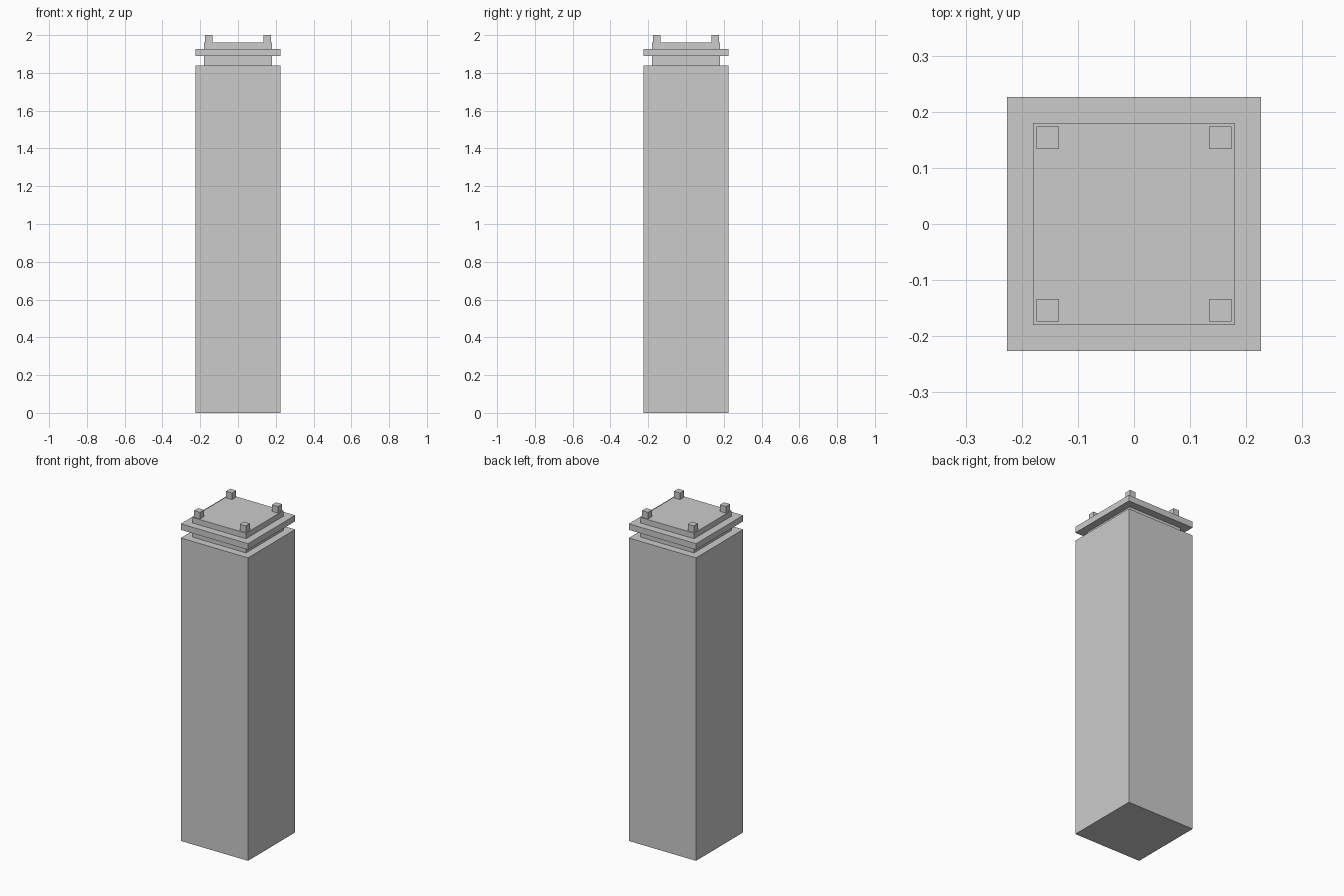
import bpy

if "Cube" in bpy.data.objects:
    bpy.data.objects.remove(bpy.data.objects["Cube"])

def box(name, half, z0, z1, x=0.0, y=0.0):
    """Square block with given half width, from z0 to z1."""
    bpy.ops.mesh.primitive_cube_add(size=1, location=(x, y, (z0 + z1) / 2))
    ob = bpy.context.object
    ob.name = name
    ob.scale = (2 * half, 2 * half, z1 - z0)
    bpy.ops.object.transform_apply(location=False, rotation=False, scale=True)
    return ob

# Main shaft and stacked roof tiers
box("tower_shaft", 0.226, 0.0, 1.84)
box("recessed_neck", 0.18, 1.84, 1.889)
box("overhanging_slab", 0.226, 1.889, 1.926)
box("roof_block", 0.18, 1.926, 1.96)

# Four corner posts on the roof
for sx, side in ((-1, "left"), (1, "right")):
    for sy, end in ((-1, "front"), (1, "back")):
        box(f"roof_post_{end}_{side}", 0.02, 1.96, 2.0, sx * 0.154, sy * 0.154)
